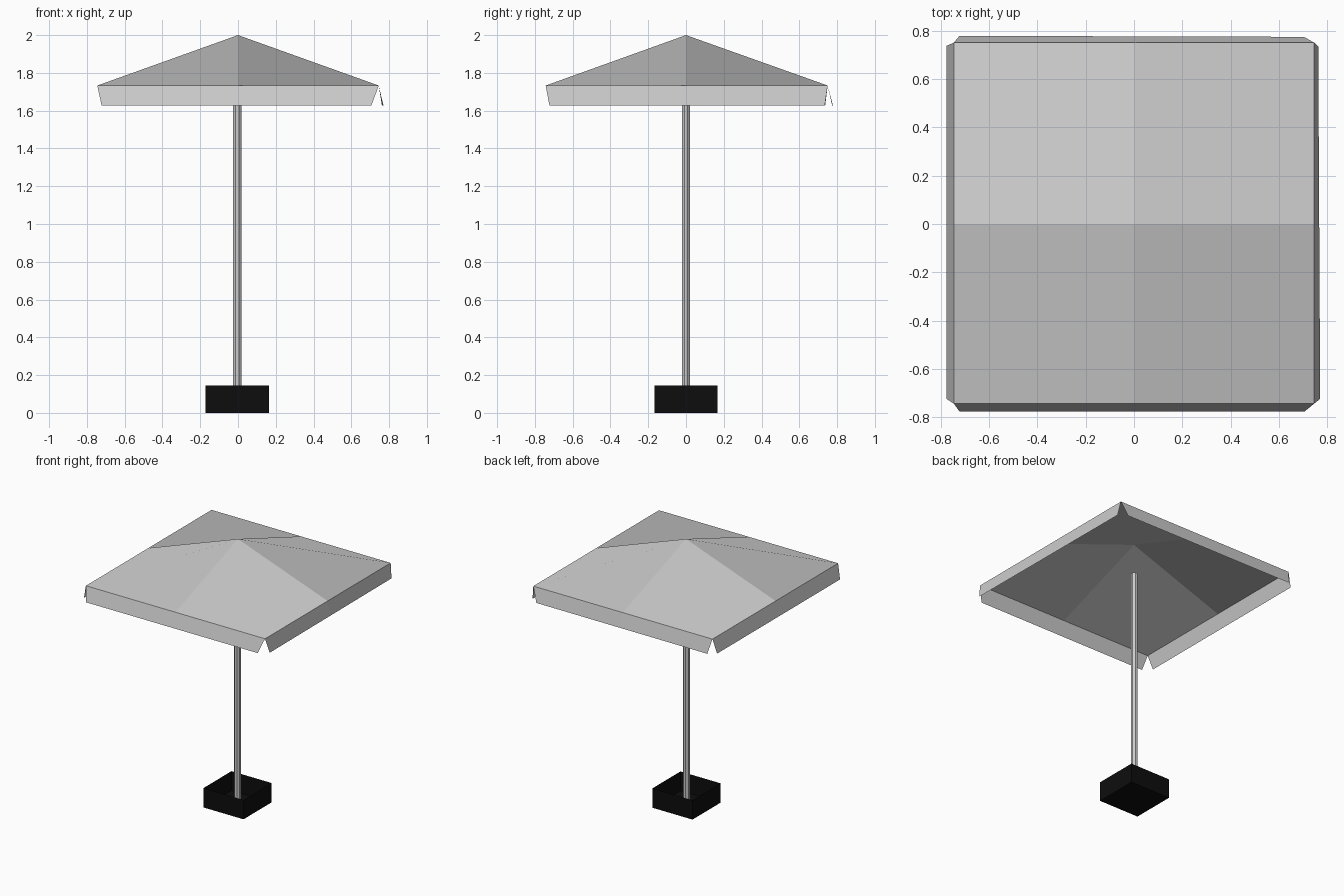
import bpy, bmesh, math
from mathutils import Matrix

if "Cube" in bpy.data.objects:
    bpy.data.objects.remove(bpy.data.objects["Cube"])


def make_object(name, verts, faces):
    mesh = bpy.data.meshes.new(name)
    mesh.from_pydata(verts, [], faces)
    mesh.update()
    obj = bpy.data.objects.new(name, mesh)
    bpy.context.collection.objects.link(obj)
    return obj


# Canopy: 2 x 2 grid of quads raised at the middle
APEX, EAVE, HEM = 2.0, 1.733, 1.627
xs, ys = (-0.745, 0, 0.745), (-0.743, 0, 0.75)
verts = [(x, y, APEX if x == 0 and y == 0 else EAVE) for y in ys for x in xs]
faces = [(i, i + 1, i + 4, i + 3) for i in (0, 1, 3, 4)]

# Valance: four hanging flaps, slightly splayed and cut short at the corners
flaps = [
    ((0, 1, 2), (-0.722, -0.775), (0.706, -0.775)),
    ((2, 5, 8), (0.77, -0.723), (0.762, 0.735)),
    ((8, 7, 6), (0.703, 0.774), (-0.722, 0.778)),
    ((6, 3, 0), (-0.775, 0.737), (-0.775, -0.723)),
]
for (a, b, c), (x0, y0), (x1, y1) in flaps:
    n = len(verts)
    verts += [(x0, y0, HEM), ((x0 + x1) / 2, (y0 + y1) / 2, HEM), (x1, y1, HEM)]
    faces += [(n, n + 1, b, a), (n + 1, n + 2, c, b)]
make_object("canopy", verts, faces)

# Pole: plain eight-sided post
bottom, top = 0.04, 1.77
bm = bmesh.new()
bmesh.ops.create_cone(
    bm, cap_ends=True, segments=8, radius1=0.024, radius2=0.024, depth=top - bottom,
    matrix=Matrix.Translation((-0.003, 0, (top + bottom) / 2))
    @ Matrix.Rotation(math.pi / 8, 4, 'Z'))
pole = make_object("pole", [], [])
bm.to_mesh(pole.data)
bm.free()

# Base: black box, open at the top
bm = bmesh.new()
bmesh.ops.create_cube(
    bm, size=1, matrix=Matrix.Translation((-0.004, 0, 0.0725))
    @ Matrix.Diagonal((0.334, 0.334, 0.145, 1)))
bm.normal_update()
lid = [f for f in bm.faces if f.normal.z > 0.9]
bmesh.ops.delete(bm, geom=lid, context='FACES_ONLY')
base = make_object("base", [], [])
bm.to_mesh(base.data)
bm.free()

black = bpy.data.materials.new("black")
black.diffuse_color = (0.004, 0.004, 0.004, 1)
black.use_nodes = True
black.node_tree.nodes["Principled BSDF"].inputs["Base Color"].default_value = black.diffuse_color
base.data.materials.append(black)
